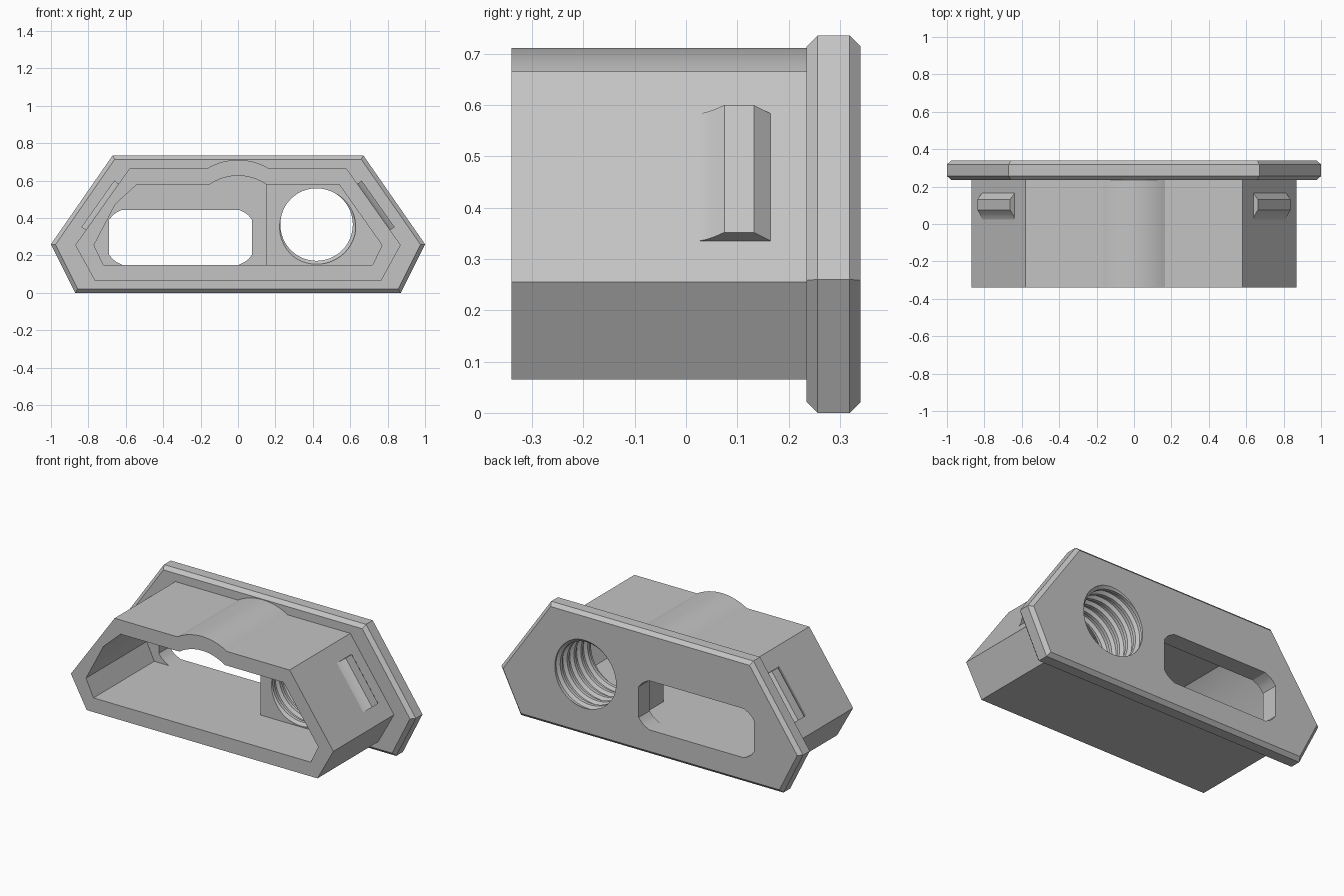
import bpy, bmesh, math

if "Cube" in bpy.data.objects:
    bpy.data.objects.remove(bpy.data.objects["Cube"], do_unlink=True)

grey = bpy.data.materials.new("light_grey")
grey.use_nodes = True
grey.diffuse_color = (0.55, 0.55, 0.55, 1)
grey.node_tree.nodes["Principled BSDF"].inputs["Base Color"].default_value = (0.55, 0.55, 0.55, 1)


def make_object(name, bm):
    bmesh.ops.recalc_face_normals(bm, faces=bm.faces)
    mesh = bpy.data.meshes.new(name)
    bm.to_mesh(mesh)
    bm.free()
    mesh.materials.append(grey)
    obj = bpy.data.objects.new(name, mesh)
    bpy.context.collection.objects.link(obj)
    return obj


def prism(name, profile, y0, y1, chamfer=0):
    """Extrude an (x, z) outline along y, with optional chamfered rims."""
    bm = bmesh.new()
    rings = [[bm.verts.new((x, y, z)) for x, z in profile] for y in (y0, y1)]
    caps = [bm.faces.new(r) for r in rings]
    n = len(profile)
    for i in range(n):
        j = (i + 1) % n
        bm.faces.new((rings[0][i], rings[0][j], rings[1][j], rings[1][i]))
    if chamfer:
        edges = [e for c in caps for e in c.edges]
        bmesh.ops.bevel(bm, geom=edges, offset=chamfer, offset_type='OFFSET',
                        segments=1, affect='EDGES')
    return make_object(name, bm)


def bump(half, z, rise, steps=16):
    """Shallow arc from +half to -half."""
    r = (half ** 2 + rise ** 2) / (2 * rise)
    a = math.asin(half / r)
    return [(r * math.sin(a - 2 * a * i / steps),
             z + rise - r + r * math.cos(a - 2 * a * i / steps))
            for i in range(steps + 1)]


def boolean(target, tool, operation):
    mod = target.modifiers.new(operation, 'BOOLEAN')
    mod.operation = operation
    mod.solver = 'EXACT'
    mod.object = tool
    bpy.context.view_layer.objects.active = target
    bpy.ops.object.modifier_apply(modifier=mod.name)
    bpy.data.objects.remove(tool, do_unlink=True)


def thread_cutter(name, cx, cz, y0, pitch, turns, seg=48):
    """Closed helical tap: a trapezoid profile swept round the y axis."""
    bm = bmesh.new()
    shape = [(0, 0.194), (0.3, 0.194), (0.5, 0.212), (0.8, 0.212)]
    total = seg * turns
    cache = {}

    def point(k, j):
        if j == 4:
            k, j = k + seg, 0
        if (k, j) not in cache:
            f, r = shape[j]
            a = 2 * math.pi * k / seg
            cache[k, j] = bm.verts.new((cx + r * math.cos(a), y0 + pitch * (k / seg + f),
                                        cz + r * math.sin(a)))
        return cache[k, j]

    for k in range(total):
        for j in range(4):
            bm.faces.new((point(k, j), point(k + 1, j), point(k + 1, j + 1), point(k, j + 1)))
    # end caps, fanned from a centre point
    for start, y in ((0, y0 - 0.05), (total, y0 + pitch * (turns + 1) + 0.05)):
        loop = [point(start + k, 0) for k in range(seg + 1)]
        loop += [point(start, j) for j in (3, 2, 1)]
        centre = bm.verts.new((cx, y, cz))
        for i, v in enumerate(loop):
            bm.faces.new((v, loop[(i + 1) % len(loop)], centre))
    return make_object(name, bm)


# Housing sleeve with a raised arch along its top
outer = [(-0.87, 0.255), (-0.765, 0.065), (0.765, 0.065), (0.87, 0.255), (0.58, 0.665)]
outer += bump(0.165, 0.665, 0.046) + [(-0.58, 0.665)]
housing = prism("housing", outer, -0.34, 0.28)

# Chamfered hexagonal flange
hexagon = [(-1, 0.26), (-0.87, 0), (0.87, 0), (1, 0.26), (0.67, 0.735), (-0.67, 0.735)]
boolean(housing, prism("flange", hexagon, 0.235, 0.34, 0.021), 'UNION')

# Cavity: full width at the front, left of the threaded block at the rear
left_wall = [(-0.54, 0.58), (-0.655, 0.475), (-0.77, 0.255), (-0.72, 0.15)]
arch = bump(0.15, 0.58, 0.046)
front_cavity = arch + left_wall + [(0.72, 0.15), (0.77, 0.255), (0.54, 0.58)]
rear_cavity = arch + left_wall + [(0.15, 0.15)]
boolean(housing, prism("front_cavity", front_cavity, -0.5, 0), 'DIFFERENCE')
boolean(housing, prism("rear_cavity", rear_cavity, -0.05, 0.235), 'DIFFERENCE')

# Cable slot with clipped corners
cx, cz, w, h = -0.307, 0.297, 0.383, 0.147
corner = [(0, 0.055), (0.02, 0.03), (0.04, 0.015), (0.07, 0)]
slot = []
for sx, sz in ((-1, -1), (1, -1), (1, 1), (-1, 1)):
    pts = corner if sx * sz > 0 else corner[::-1]
    slot += [(cx + sx * (w - dx), cz + sz * (h - dz)) for dx, dz in pts]
boolean(housing, prism("slot", slot, 0.2, 0.4), 'DIFFERENCE')

# Threaded hole
boolean(housing, thread_cutter("thread", 0.42, 0.365, -0.16, 0.065, 8), 'DIFFERENCE')

# Snap clips on the sloping sides
slope = math.hypot(0.29, 0.41)
normal = (0.41 / slope, 0.29 / slope)
clip_profile = [(0.165, -0.01), (0.165, 0), (0.132, 0.029), (0.075, 0.029),
                (0.055, 0.014), (0.04, 0.005), (0.025, 0), (0.025, -0.01)]
clips = []
for side, name in ((1, "left_clip"), (-1, "right_clip")):
    bm = bmesh.new()
    rings = []
    for z in (0.335, 0.583):
        x = 0.58 + (0.665 - z) * 0.29 / 0.41
        rings.append([bm.verts.new((side * (x + n * normal[0]), y, z + n * normal[1]))
                      for y, n in clip_profile])
    for r in rings:
        bm.faces.new(r)
    for i in range(len(clip_profile)):
        j = (i + 1) % len(clip_profile)
        bm.faces.new((rings[0][i], rings[0][j], rings[1][j], rings[1][i]))
    clips.append(make_object(name, bm))

# Smooth arches, crisp corners
bpy.ops.object.select_all(action='DESELECT')
for obj in [housing] + clips:
    obj.select_set(True)
bpy.context.view_layer.objects.active = housing
bpy.ops.object.shade_smooth_by_angle(angle=math.radians(25))
